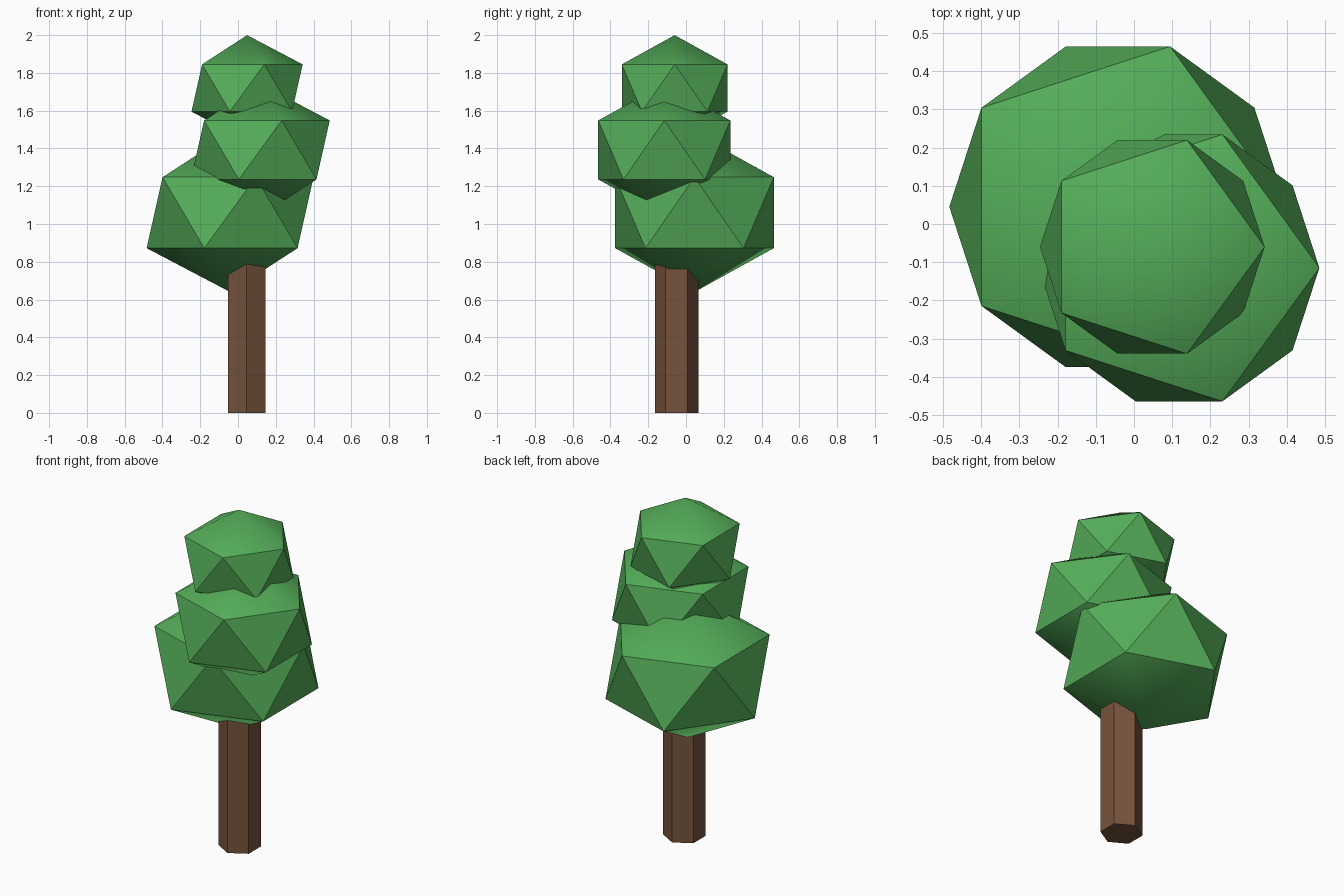
import bpy
import math

cube = bpy.data.objects.get("Cube")
if cube:
    bpy.data.objects.remove(cube, do_unlink=True)


def make_material(name, rgb):
    mat = bpy.data.materials.new(name)
    mat.use_nodes = True
    mat.diffuse_color = (*rgb, 1)
    mat.node_tree.nodes["Principled BSDF"].inputs["Base Color"].default_value = (*rgb, 1)
    return mat


def finish(name, mat):
    """Name, colour and shade the newest object."""
    obj = bpy.context.object
    obj.name = name
    obj.data.materials.append(mat)
    bpy.ops.object.transform_apply(location=False, rotation=False, scale=True)
    bpy.ops.object.shade_smooth_by_angle(angle=math.radians(40))


leaf_green = make_material("leaf green", (0.09, 0.42, 0.10))
bark_brown = make_material("bark brown", (0.18, 0.085, 0.045))

# Six-sided trunk, its top hidden in the foliage
trunk_height = 1.0
bpy.ops.mesh.primitive_cylinder_add(vertices=6, radius=0.115, depth=trunk_height,
                                    location=(0.046, -0.05, trunk_height / 2))
finish("trunk", bark_brown)

# Three slightly flattened, offset foliage clumps
clumps = {
    "lower_foliage": ((-0.042, 0.045, 1.06), 0.494),
    "middle_foliage": ((0.118, -0.115, 1.392), 0.411),
    "upper_foliage": ((0.048, -0.06, 1.72), 0.329),
}
for name, (centre, radius) in clumps.items():
    bpy.ops.mesh.primitive_ico_sphere_add(subdivisions=1, radius=radius, location=centre)
    bpy.context.object.scale.z = 0.85
    finish(name, leaf_green)
